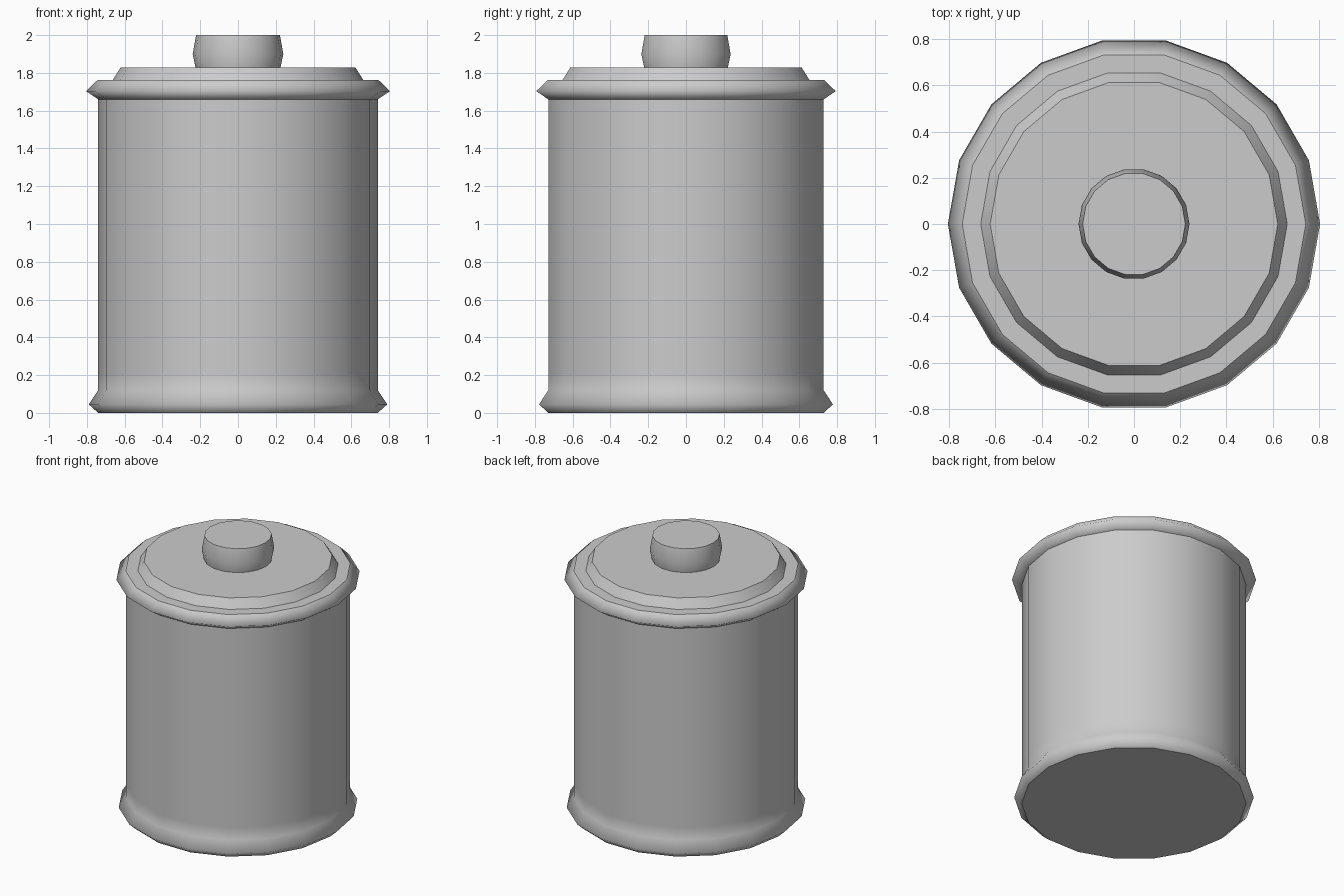
import bpy, bmesh
from math import cos, sin, tau

if "Cube" in bpy.data.objects:
    bpy.data.objects.remove(bpy.data.objects["Cube"])

SIDES = 18


def lathe(name, profile, cap_bottom=False, cap_top=False):
    """Spin a profile of (radius, z, sharp) rings into a faceted round part."""
    bm = bmesh.new()
    rings = [[bm.verts.new((r * cos(tau * i / SIDES), r * sin(tau * i / SIDES), z))
              for i in range(SIDES)] for r, z, _ in profile]
    for a, b in zip(rings, rings[1:]):
        for i in range(SIDES):
            j = (i + 1) % SIDES
            bm.faces.new((a[i], a[j], b[j], b[i])).smooth = True
    if cap_bottom:
        bm.faces.new(rings[0][::-1])
    if cap_top:
        bm.faces.new(rings[-1])
    for ring, (_, _, sharp) in zip(rings, profile):
        for i in range(SIDES):
            edge = bm.edges.get((ring[i], ring[(i + 1) % SIDES]))
            edge.smooth = not sharp
    mesh = bpy.data.meshes.new(name)
    bm.to_mesh(mesh)
    bm.free()
    obj = bpy.data.objects.new(name, mesh)
    bpy.context.collection.objects.link(obj)
    return obj


# Can body with the flared foot
lathe("body", [(0.74, 0.0, True), (0.79, 0.045, False), (0.74, 0.12, False),
               (0.74, 0.21, False), (0.74, 1.66, True)], cap_bottom=True)

# Lid with rolled rim and raised centre
lathe("lid", [(0.74, 1.66, True), (0.805, 1.703, False), (0.743, 1.763, True),
              (0.663, 1.763, True), (0.622, 1.828, True)], cap_top=True)

# Knob handle
lathe("knob", [(0.225, 1.828, True), (0.24, 1.90, False), (0.222, 2.0, True)],
      cap_top=True)
